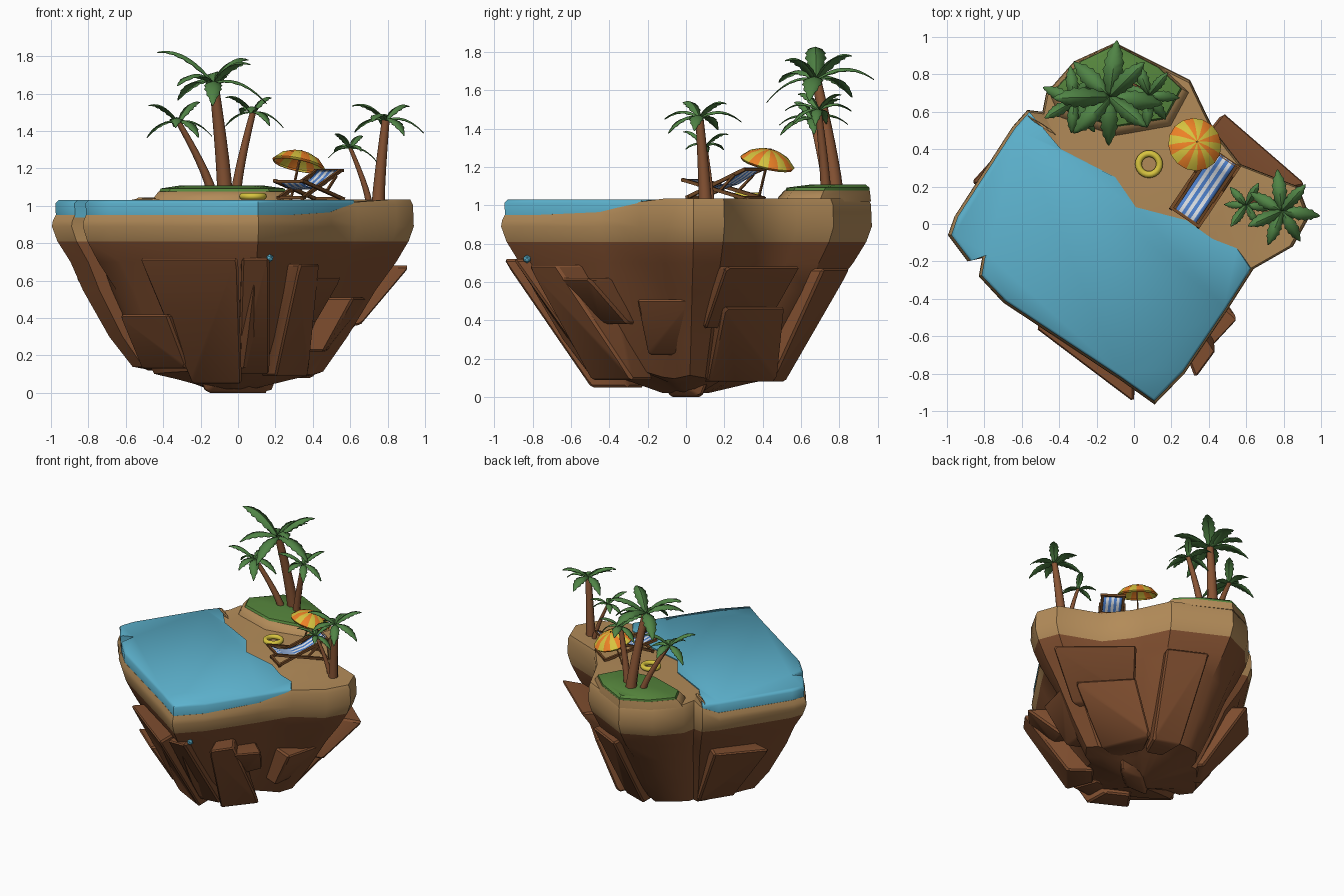
import bpy, bmesh, random
from math import sin, cos, pi, radians
from mathutils import Vector as V

if "Cube" in bpy.data.objects:
    bpy.data.objects.remove(bpy.data.objects["Cube"])
random.seed(4)

def material(name, r, g, b):
    m = bpy.data.materials.new(name)
    m.diffuse_color = (r, g, b, 1)
    m.use_nodes = True
    m.node_tree.nodes["Principled BSDF"].inputs["Base Color"].default_value = m.diffuse_color
    return m

SAND = material("sand", .45, .26, .10)
ROCK = material("rock", .21, .075, .028)
WATER = material("water", .11, .45, .62)
GRASS = material("grass", .09, .23, .045)
LEAF = material("leaf", .08, .23, .06)
BARK = material("bark", .25, .09, .035)
WOOD = material("wood", .18, .07, .02)
ORANGE = material("orange", .85, .22, .02)
YELLOW = material("yellow", .68, .55, .05)
BLUE = material("blue", .08, .23, .65)
WHITE = material("white", .75, .78, .82)

def make(name, bm, mats, angle=35):
    bmesh.ops.recalc_face_normals(bm, faces=bm.faces)
    me = bpy.data.meshes.new(name)
    bm.to_mesh(me)
    bm.free()
    for m in mats:
        me.materials.append(m)
    for p in me.polygons:
        p.use_smooth = True
    me.set_sharp_from_angle(angle=radians(angle))
    ob = bpy.data.objects.new(name, me)
    bpy.context.collection.objects.link(ob)
    return ob

def loft(bm, rings, caps=(True, True), mat=lambda ring: 0):
    rows = [[bm.verts.new(p) for p in r] for r in rings]
    n = len(rows[0])
    for k in range(len(rows) - 1):
        for i in range(n):
            j = (i + 1) % n
            f = bm.faces.new((rows[k][i], rows[k][j], rows[k+1][j], rows[k+1][i]))
            f.material_index = mat(k)
    for row, use, k in ((rows[0], caps[0], 0), (rows[-1], caps[1], len(rows) - 2)):
        if use:
            bm.faces.new(row).material_index = mat(k)
    return rows

def scaled(pts, s, z, c=(0, 0)):
    return [V((c[0] + (x - c[0]) * s, c[1] + (y - c[1]) * s, z)) for x, y in pts]

def bar(bm, a, b, w):
    a, b = V(a), V(b)
    q = (b - a).to_track_quat('Z', 'Y')
    loft(bm, [[p + q @ V((x * w, y * w, 0)) for x, y in ((-1, -1), (1, -1), (1, 1), (-1, 1))] for p in (a, b)])

# Island outline: land edge, water edge and the shore between them
LAND = [(.64, -.24), (.85, -.12), (.94, .04), (.88, .2), (.57, .32), (.43, .5), (.39, .58), (.3, .77),
        (.16, .84), (-.1, .97), (-.32, .87), (-.47, .7), (-.49, .6), (-.57, .61)]
EDGE = [(-.65, .52), (-.96, .04), (-.995, -.06), (-.89, -.2), (-.81, -.17), (-.83, -.28),
        (-.7, -.42), (-.08, -.83), (.11, -.965), (.27, -.8), (.5, -.46)]
SHORE = [(-.39, .4), (-.1, .25), (.01, .09), (.28, .02), (.42, -.08), (.55, -.13)]
ALL = LAND + EDGE
NL = len(LAND)
top_z = [1.02] + [1.035] * (NL - 2) + [1.0] + [.95] * (len(EDGE) - 1) + [.965]

# Sand rim and craggy rock body in one loft
bm = bmesh.new()
rim = [V((x * .98, y * .98, z)) for (x, y), z in zip(ALL, top_z)]
shoulder = [V((x * .995, y * .995, z - .03)) for (x, y), z in zip(ALL, top_z)]
levels = [(.89, 1), (.81, .97), (.7, .9), (.55, .8), (.3, .65), (.12, .52), (.09, .36), (.02, .12)]
rings = [rim, shoulder] + [scaled(ALL, s, z) for z, s in levels]
crag = [random.uniform(-1, 1) for _ in ALL]
for ring, (z, s) in zip(rings[5:], levels[3:]):
    for p, c in zip(ring, crag):
        p.x = p.x * (1 + .05 * c) - .05 * (.7 - z)
        p.y *= 1 + .05 * c
        p.z += .03 * c * (z < .2 and s > .2)
rows = loft(bm, rings, (False, True), lambda k: 0 if k < 3 else 1)
shore = [bm.verts.new((x, y, 1.02)) for x, y in SHORE]
caps = [bm.faces.new(rows[0][:NL] + shore),
        bm.faces.new(rows[0][NL - 1:] + [rows[0][0]] + shore[::-1])]
bmesh.ops.triangulate(bm, faces=caps)
make("island_body", bm, [SAND, ROCK])

# Water slab
bm = bmesh.new()
pool = [LAND[-1]] + EDGE + [LAND[0]]
wz = [top_z[NL - 1]] + top_z[NL:] + [1.02]
low = [V((x * .978, y * .978, z - .012)) for (x, y), z in zip(pool, wz)]
mid = scaled(pool, .982, 1.013)
up = scaled(pool, .965, 1.03)
for ring, z in ((low, .96), (mid, 1.018), (up, 1.028)):
    ring += [V((x, y, z)) for x, y in SHORE[::-1]]
loft(bm, [low, mid, up])
make("water", bm, [WATER], 60)
bm = bmesh.new()
bmesh.ops.create_icosphere(bm, subdivisions=1, radius=.022)
make("water_drop", bm, [WATER]).location = (.17, -.83, .72)

# Rock slabs on the sides: two outer top points, height, two outer bottom points, height
def slab(name, p0, p1, zt, q0, q1, zb, mat=ROCK, inner=.6):
    bm = bmesh.new()
    for (x, y), z in ((p0, zt), (p1, zt), (q0, zb), (q1, zb)):
        bm.verts.new((x, y, z))
        bm.verts.new((x * inner, y * inner, z))
    bmesh.ops.convex_hull(bm, input=bm.verts)
    bmesh.ops.dissolve_limit(bm, angle_limit=.02, verts=bm.verts, edges=bm.edges)
    bmesh.ops.bevel(bm, geom=bm.edges[:], offset=.012, segments=1, affect='EDGES')
    make(name, bm, [mat])

slab("rock_southwest", (-.53, -.56), (0, -.96), .72, (-.25, -.36), (.02, -.5), .05)
slab("rock_south", (.02, -.9), (.17, -.9), .72, (.0, -.48), (.17, -.46), .1)
slab("rock_southeast", (.33, -.83), (.44, -.68), .69, (.2, -.5), (.38, -.28), .09)
slab("rock_southeast_step", (.42, -.66), (.56, -.51), .62, (.36, -.45), (.42, -.3), .38)
slab("rock_northeast", (.93, .21), (.48, .6), .68, (.66, .1), (.35, .42), .36)
slab("rock_northeast_low", (.72, .2), (.42, .52), .47, (.4, .12), (.25, .48), .08)
slab("rock_northwest", (-.61, .52), (-.88, .22), .62, (-.35, .35), (-.5, .12), .12)
slab("rock_west_low", (-.64, -.32), (-.38, -.54), .42, (-.52, -.18), (-.27, -.4), .13)
slab("rock_east", (.62, -.26), (.7, .05), .51, (.46, -.2), (.48, .05), .22)
slab("rock_north", (.3, .72), (.02, .86), .67, (.2, .45), (0, .52), .08)
slab("rock_tip", (-.24, -.14), (.03, -.16), .15, (-.18, -.08), (.0, -.08), 0, inner=-1)
slab("shore_ridge", (-.575, .585), (-.44, .5), 1.045, (-.58, .59), (-.43, .5), .97, SAND, .94)

# Back mound with grass
MOUND = [(-.1, .965), (-.31, .865), (-.46, .7), (-.4, .57), (-.1, .47), (.2, .52), (.3, .7), (.16, .83)]
C = (-.1, .9)
bm = bmesh.new()
loft(bm, [scaled(MOUND, s, z, C) for s, z in ((1.0, 1.02), (.97, 1.045), (.9, 1.078))])
make("mound", bm, [SAND], 50)
bm = bmesh.new()
loft(bm, [scaled(MOUND, s, z, C) for s, z in ((.9, 1.07), (.87, 1.093), (.6, 1.108))])
make("grass", bm, [GRASS])

# Palms: curved tapering trunk, serrated folded drooping leaves
def palm(name, base, top, radius, length, count=8):
    base, top = V(base), V(top)
    bm = bmesh.new()
    rings = []
    for k in range(8):
        t = k / 7
        c = V((base.x + (top.x - base.x) * t ** 1.25, base.y + (top.y - base.y) * t ** 1.25,
               base.z + (top.z - base.z) * t))
        r = radius * (1.15 - .45 * t)
        rings.append([c + V((r * cos(a * pi / 4), r * sin(a * pi / 4), 0)) for a in range(8)])
    loft(bm, rings)
    make(name + "_trunk", bm, [BARK], 50)
    bm = bmesh.new()
    steps = 12
    for i in range(count):
        a = 2 * pi * (i + random.uniform(-.2, .2)) / count
        out, side = V((cos(a), sin(a), 0)), V((-sin(a), cos(a), 0))
        L = length * random.uniform(.9, 1.1)
        lift = (.35, 1.25, .7)[i % 3] + random.uniform(-.1, .1)
        prev = None
        for k in range(steps + 1):
            t = k / steps
            w = L * .19 * sin(pi * min(1, .06 + t * .95)) ** .8 * (1 if k % 2 else .8)
            if k == steps:
                w = .002
            c = top + out * (L * t) + V((0, 0, L * (lift * t - .78 * t * t)))
            down = V((0, 0, -w * .3))
            sweep = out * (w * .25)
            row = [bm.verts.new(p) for p in (c + side * w + down + sweep, c, c - side * w + down + sweep)]
            if prev:
                for j in (0, 1):
                    bm.faces.new((prev[j], prev[j+1], row[j+1], row[j]))
            prev = row
    ob = make(name + "_leaves", bm, [LEAF], 30)
    ob.modifiers.new("thickness", 'SOLIDIFY').thickness = .004

palm("tall_palm", (-.07, .78, 1.07), (-.13, .68, 1.66), .036, .28, 8)
palm("left_palm", (-.14, .74, 1.07), (-.32, .66, 1.45), .024, .19, 7)
palm("right_palm", (-.01, .73, 1.07), (.08, .69, 1.5), .024, .17, 7)
palm("shore_palm", (.75, .1, 1.02), (.79, .07, 1.46), .03, .21, 7)
palm("small_palm", (.7, .13, 1.02), (.6, .1, 1.31), .016, .13, 6)

# Parasol: striped tilted canopy on a pole
bm = bmesh.new()
N = 16
q = V((.21, .23, 1)).to_track_quat('Z', 'Y')
centre = V((.325, .425, 1.225))
rings = [[centre + q @ V((r * cos(2 * pi * i / N), r * sin(2 * pi * i / N), z)) for i in range(N)]
         for r, z in ((.138, -.012), (.145, 0), (.105, .04), (.055, .062), (.006, .07))]
loft(bm, rings, (False, True))
for i, f in enumerate(bm.faces):
    f.material_index = i % 2
ob = make("parasol_canopy", bm, [ORANGE, YELLOW])
ob.modifiers.new("thickness", 'SOLIDIFY').thickness = .005
bm = bmesh.new()
bar(bm, (.28, .375, 1.02), centre + q @ V((0, 0, .075)), .005)
make("parasol_pole", bm, [WOOD])

# Swim ring
bpy.ops.mesh.primitive_torus_add(major_radius=.056, minor_radius=.018, major_segments=24,
                                 minor_segments=10, location=(.08, .32, 1.051))
ring = bpy.context.object
ring.name = "swim_ring"
ring.data.materials.append(YELLOW)
bpy.ops.object.shade_smooth()

# Deck chair: crossed wooden bars and a striped cloth
def chair(u, v, z):
    return V((.38 + .56 * u + .83 * v, .195 + .83 * u - .56 * v, z))

bm = bmesh.new()
for s in (-1, 1):
    bar(bm, chair(-.18, s * .075, 1.04), chair(.19, s * .075, 1.19), .009)
    bar(bm, chair(-.2, s * .088, 1.135), chair(.2, s * .088, 1.035), .009)
    bar(bm, chair(.04, s * .088, 1.08), chair(.13, s * .088, 1.16), .006)
for u, z in ((-.19, 1.13), (.19, 1.188), (.19, 1.04), (-.17, 1.045)):
    bar(bm, chair(u, -.09, z), chair(u, .09, z), .008)
make("chair_frame", bm, [WOOD])
bm = bmesh.new()
profile = [(-.19, 1.138), (-.12, 1.105), (-.04, 1.093), (.05, 1.115), (.12, 1.152), (.19, 1.198)]
for i in range(7):
    v0, v1 = -.066 + .132 * i / 7, -.066 + .132 * (i + 1) / 7
    for (ua, za), (ub, zb) in zip(profile, profile[1:]):
        f = bm.faces.new([bm.verts.new(p) for p in (chair(ua, v0, za), chair(ua, v1, za),
                                                    chair(ub, v1, zb), chair(ub, v0, zb))])
        f.material_index = i % 2
bmesh.ops.remove_doubles(bm, verts=bm.verts, dist=.0005)
make("chair_cloth", bm, [BLUE, WHITE]).modifiers.new("thickness", 'SOLIDIFY').thickness = .005
